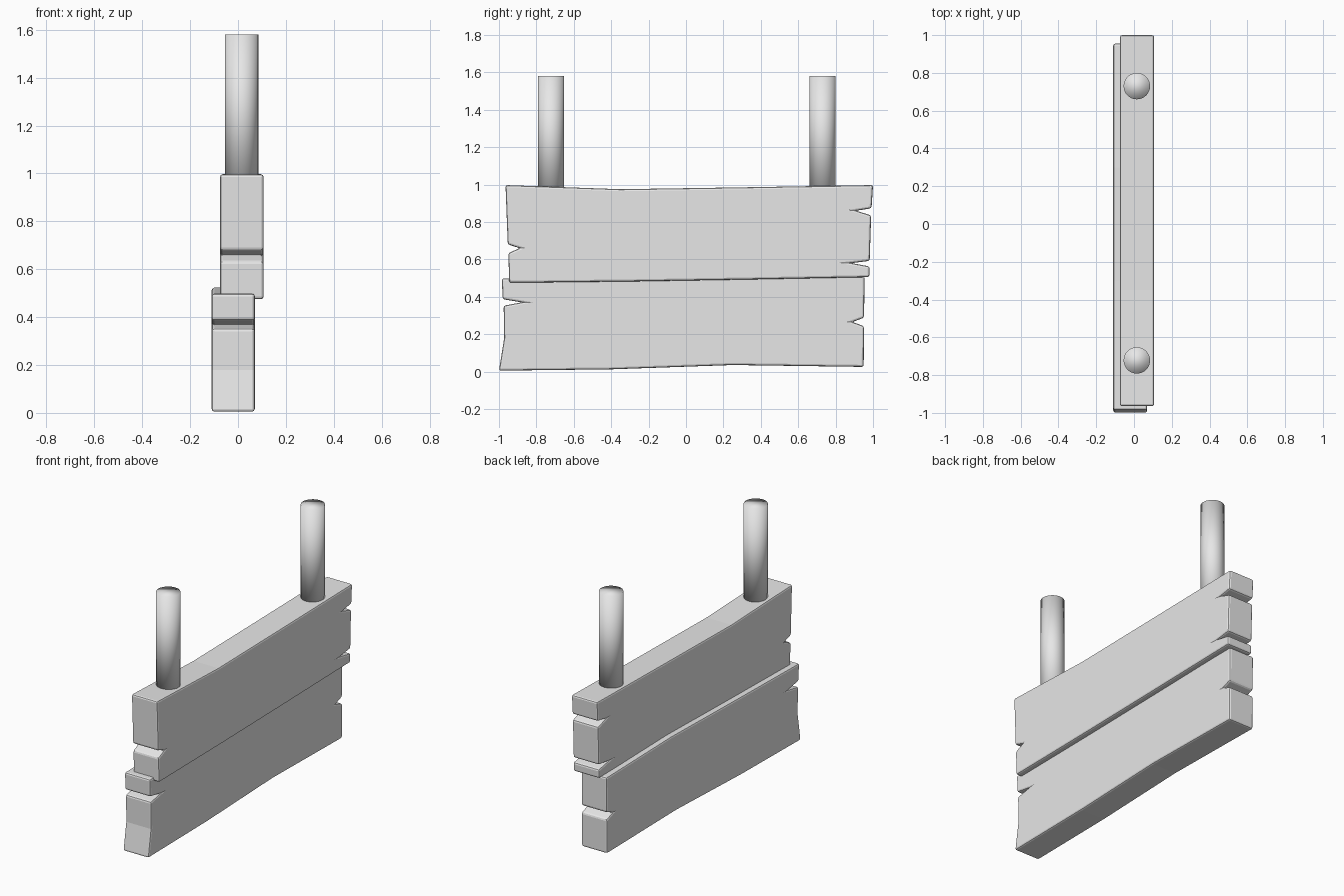
import bpy
import bmesh

if "Cube" in bpy.data.objects:
    bpy.data.objects.remove(bpy.data.objects["Cube"])

wood = bpy.data.materials.new("plain grey")
wood.diffuse_color = (0.8, 0.8, 0.8, 1)
wood.use_nodes = True
wood.node_tree.nodes["Principled BSDF"].inputs["Base Color"].default_value = wood.diffuse_color


def plank(name, outline, x0, x1):
    """Extrude a side outline of (y, z) points from x0 to x1 and soften its edges."""
    bm = bmesh.new()
    face = bm.faces.new([bm.verts.new((x0, y, z)) for y, z in outline])
    ext = bmesh.ops.extrude_face_region(bm, geom=[face])
    moved = [g for g in ext["geom"] if isinstance(g, bmesh.types.BMVert)]
    bmesh.ops.translate(bm, verts=moved, vec=(x1 - x0, 0, 0))
    bmesh.ops.recalc_face_normals(bm, faces=bm.faces)
    me = bpy.data.meshes.new(name)
    bm.to_mesh(me)
    bm.free()
    me.materials.append(wood)
    ob = bpy.data.objects.new(name, me)
    bpy.context.collection.objects.link(ob)
    bev = ob.modifiers.new("soft edges", "BEVEL")
    bev.width = 0.011
    bev.segments = 2
    bev.limit_method = "ANGLE"
    bev.angle_limit = 0.5
    return ob


# Upper board: bottom edge, split right end, top edge, split left end
plank("upper_board", [
    (-0.945, 0.475), (-0.3, 0.482), (0.3, 0.492), (0.98, 0.505),
    (0.982, 0.562), (0.885, 0.58), (0.982, 0.592), (0.99, 0.835),
    (0.91, 0.86), (0.992, 0.873), (1.0, 0.997), (0.3, 0.985),
    (-0.35, 0.975), (-0.965, 0.997), (-0.953, 0.68), (-0.89, 0.66),
    (-0.95, 0.633)], -0.075, 0.107)

# Lower board, set behind the upper one
plank("lower_board", [
    (-1.0, 0.005), (-0.4, 0.012), (0.25, 0.035), (0.95, 0.025),
    (0.952, 0.243), (0.89, 0.265), (0.952, 0.288), (0.955, 0.51),
    (0.3, 0.523), (-0.3, 0.51), (-0.985, 0.498), (-0.98, 0.387),
    (-0.88, 0.37), (-0.975, 0.352), (-0.972, 0.18)], -0.11, 0.07)

# Two round hanging posts standing on the upper board
for side, y in (("near", -0.722), ("far", 0.73)):
    bpy.ops.mesh.primitive_cylinder_add(
        vertices=32, radius=0.07, depth=0.66, location=(0.015, y, 1.25))
    post = bpy.context.object
    post.name = side + "_post"
    post.data.materials.append(wood)
    bpy.ops.object.shade_smooth()
